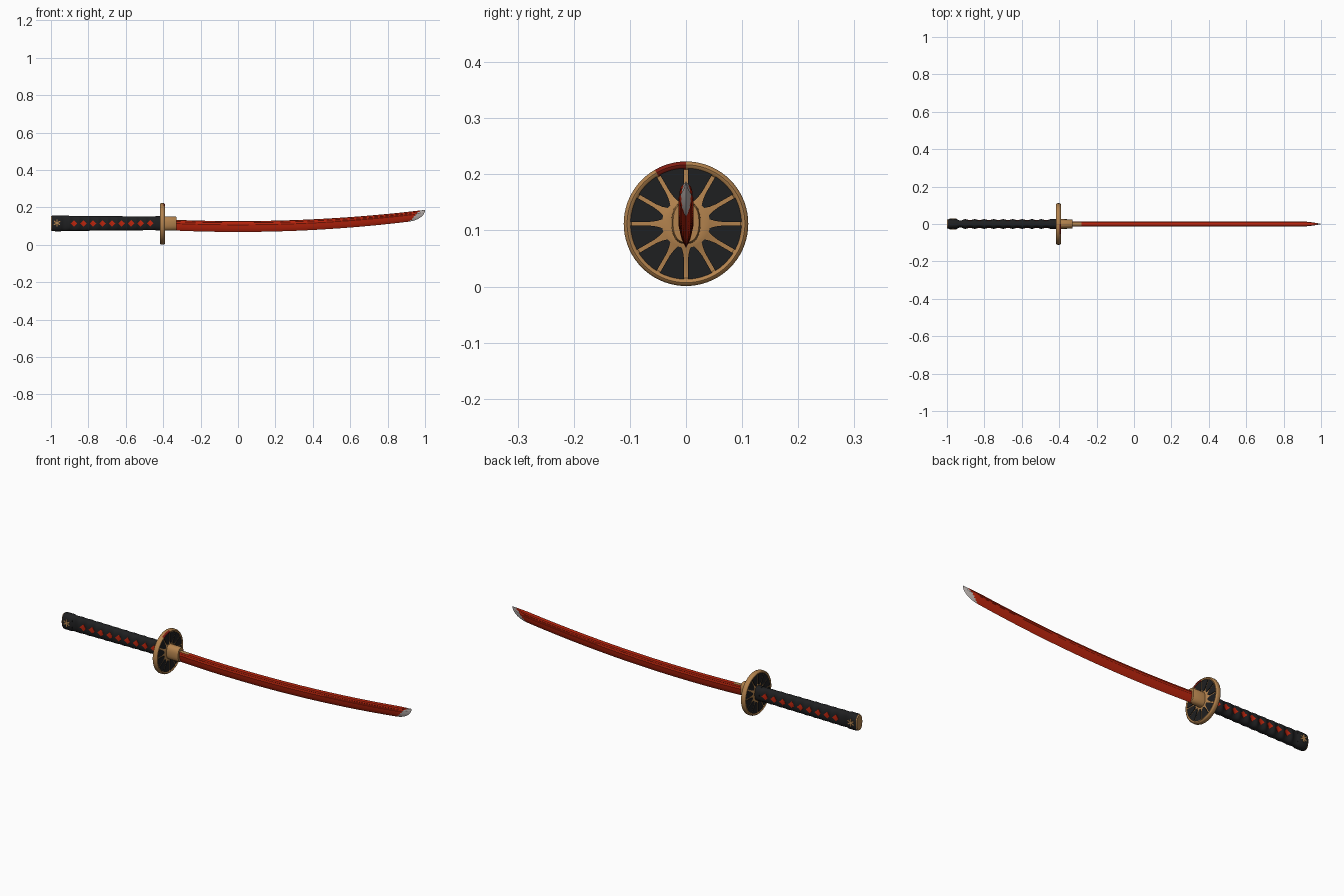
import bpy, bmesh, math
from mathutils import Vector

if "Cube" in bpy.data.objects:
    bpy.data.objects.remove(bpy.data.objects["Cube"])

def mat(name, c):
    m = bpy.data.materials.new(name)
    m.diffuse_color = (*c, 1)
    m.use_nodes = True
    m.node_tree.nodes["Principled BSDF"].inputs["Base Color"].default_value = m.diffuse_color
    return m

RED = mat("blade red", (0.50, 0.018, 0.004))
DARK = mat("dark red", (0.22, 0.012, 0.006))
BLACK = mat("charcoal", (0.0135, 0.014, 0.015))
TAN = mat("old bronze", (0.45, 0.225, 0.075))
STEEL = mat("steel", (0.52, 0.47, 0.45))
CZ = 0.112          # axis height of guard

def finish(bm, name, mats, angle=35, rule=None):
    bmesh.ops.recalc_face_normals(bm, faces=bm.faces)
    bm.normal_update()
    if rule:
        for f in bm.faces:
            f.material_index = rule(f.calc_center_median(), f.normal)
    me = bpy.data.meshes.new(name)
    bm.to_mesh(me)
    bm.free()
    for m in mats:
        me.materials.append(m)
    ob = bpy.data.objects.new(name, me)
    bpy.context.collection.objects.link(ob)
    bpy.context.view_layer.objects.active = ob
    ob.select_set(True)
    bpy.ops.object.shade_smooth_by_angle(angle=math.radians(angle))
    ob.select_set(False)
    return ob

def add_loft(bm, rings, caps=True):
    vs = [[bm.verts.new(p) for p in r] for r in rings]
    n = len(vs[0])
    for a, b in zip(vs, vs[1:]):
        for i in range(n):
            bm.faces.new((a[i], a[(i + 1) % n], b[(i + 1) % n], b[i]))
    if caps:
        bm.faces.new(vs[0])
        bm.faces.new(vs[-1])

def oval(x, ry, rz, cz=CZ, n=32, e=2.4):
    out = []
    for i in range(n):
        t = 2 * math.pi * i / n
        c, s = math.cos(t), math.sin(t)
        out.append((x, ry * math.copysign(abs(c) ** (2 / e), c),
                    cz + rz * math.copysign(abs(s) ** (2 / e), s)))
    return out

# --- blade: ridged section with a shallow groove, swept along a gentle curve
def top(x): return 0.127 + 0.060 * x * x
def bottom(x):
    z = 0.069 + 0.066 * x * x
    if x > 0.91:
        t = (x - 0.91) / 0.09
        z += (top(1) - 0.001 - 0.135) * (1 - math.sqrt(max(0, 1 - t ** 2.2)))
    return z

half = [(0.004, 1.0), (0.010, 0.97), (0.0118, 0.84), (0.0108, 0.81),
        (0.0112, 0.70), (0.013, 0.66), (0.0105, 0.46), (0.008, 0.28), (0.0045, 0.14)]
xs = [-0.40, -0.335, -0.28] + [-0.28 + 1.19 * i / 28 for i in range(1, 29)]
xs += [0.91 + 0.0895 * math.sin(math.pi / 2 * i / 14) for i in range(1, 15)]
rings = []
for x in xs:
    zt, zb = top(x), bottom(x)
    k = 1 if x < 0.91 else max(0.06, 1 - ((x - 0.91) / 0.09) ** 1.5 * 0.94)
    pts = [(x, y * k, zb + (zt - zb) * f) for y, f in half]
    rings.append(pts + [(x, 0, zb)] + [(x, -p[1], p[2]) for p in reversed(pts)])
bm = bmesh.new()
add_loft(bm, rings)

def blade_rule(c, n):
    h = (c.z - bottom(c.x)) / max(1e-4, top(c.x) - bottom(c.x))
    if c.x > 0.912 + 0.065 * h:
        return 1
    return 2 if c.x < -0.28 and h > 0.95 else 0
finish(bm, "blade", [RED, STEEL, TAN], 20, blade_rule)

# --- collar in front of the guard
bm = bmesh.new()
add_loft(bm, [oval(-0.40, 0.026, 0.038, 0.114), oval(-0.332, 0.025, 0.037, 0.114),
              oval(-0.329, 0.023, 0.035, 0.114)])
finish(bm, "blade_collar", [TAN])

# --- guard: turned disc with a raised rounded rim and hub
GX = -0.404
prof = [(0.030, 0.010), (0.042, 0.010), (0.047, 0.007), (0.097, 0.007), (0.100, 0.012), (0.105, 0.0135),
        (0.109, 0.011), (0.111, 0.006)]
prof += [(r, -x) for r, x in reversed(prof)]
bm = bmesh.new()
add_loft(bm, [[(GX + x, r * math.cos(2 * math.pi * i / 72), CZ + r * math.sin(2 * math.pi * i / 72))
               for i in range(72)] for r, x in prof])

def guard_rule(c, n):     # red stain on the front upper rim
    a = math.degrees(math.atan2(c.z - CZ, c.y))
    r = math.hypot(c.y, c.z - CZ)
    return 1 if c.x > GX + 0.008 and r > 0.09 and 92 < a < 122 else 0
finish(bm, "guard", [TAN, DARK], 45, guard_rule)

# --- twelve dark panels on each guard face, leaving bronze spokes
bm = bmesh.new()
for side in (1, -1):
    for k in range(12):
        mid = math.radians(15 + 30 * k)
        outline = []
        for r in (0.043, 0.052, 0.064, 0.099):
            w = {0.043: 0.08, 0.052: 0.165}.get(r, math.radians(15) - 0.0034 / r)
            outline.append((r, w))
        poly = [(r, mid - w) for r, w in outline]
        poly += [(0.099, mid + math.radians(d)) for d in (-7, 0, 7)]
        poly += [(r, mid + w) for r, w in reversed(outline)]
        add_loft(bm, [[(GX + side * x, r * math.cos(a), CZ + r * math.sin(a)) for r, a in poly]
                      for x in (0.004, 0.0103)])
finish(bm, "guard_panels", [BLACK])

# --- handle: wrapped grip, swelling between the diamonds
N, STEP, X0 = 9, 0.0509, -0.877

def grip_y(x):
    w = 0.5 - 0.5 * math.cos(2 * math.pi * (x - X0) / STEP)
    return 0.0195 + 0.0068 * w ** 1.5

def grip_rz(x): return 0.041 - 0.005 * (x + 0.945) / 0.535

bm = bmesh.new()
add_loft(bm, [oval(x, grip_y(x), grip_rz(x), 0.115)
              for x in (-0.945 + 0.535 * i / 110 for i in range(111))])
finish(bm, "wrapped_grip", [BLACK], 40)

# --- red diamonds: thin skins that follow the waves of the grip
bm = bmesh.new()
R, S = 0.0175, 8
for k in range(N):
    for side in (1, -1):
        rows = []
        for i in range(S + 1):
            x = X0 + k * STEP + R * (2 * i / S - 1)
            h = max(0.0004, R * (1 - abs(2 * i / S - 1)))
            ring = []
            for dz in (-h, -h / 2, 0, h / 2, h):
                y = grip_y(x) * (1 - (abs(dz) / grip_rz(x)) ** 2.4) ** (1 / 2.4)
                ring.append((x, side * (y + 0.0012), 0.115 + dz))
            ring += [(x, side * (grip_y(x) - 0.004), 0.115 + h), (x, side * (grip_y(x) - 0.004), 0.115 - h)]
            rows.append(ring)
        add_loft(bm, rows)
finish(bm, "grip_diamonds", [RED])

# --- pommel with bronze end and small ornaments
bm = bmesh.new()
add_loft(bm, [oval(-0.997, 0.023, 0.039, 0.115), oval(-0.990, 0.027, 0.042, 0.115),
              oval(-0.950, 0.027, 0.043, 0.115), oval(-0.940, 0.023, 0.041, 0.115)])
finish(bm, "pommel", [BLACK])
bm = bmesh.new()
add_loft(bm, [oval(-1.0, 0.022, 0.038, 0.115), oval(-0.9955, 0.025, 0.0405, 0.115)])
finish(bm, "pommel_end_plate", [TAN])

bm = bmesh.new()
for a in (0.5, 1.57, 2.6):
    d = Vector((math.cos(a), math.sin(a))) * 0.019
    p = Vector((-d.y, d.x)) * 0.16
    c = Vector((-0.968, 0.117))
    for s in (1, -1):
        add_loft(bm, [[(v.x, s * y, v.y) for v in (c + d + p, c + p - d, c - d - p, c + d - p)]
                      for y in (0.022, 0.0282)])
finish(bm, "pommel_ornaments", [TAN])

# --- ferrule between grip and guard
bm = bmesh.new()
add_loft(bm, [oval(-0.440, 0.026, 0.038, 0.115), oval(-0.41, 0.026, 0.038, 0.115)])
finish(bm, "grip_ferrule", [BLACK])
